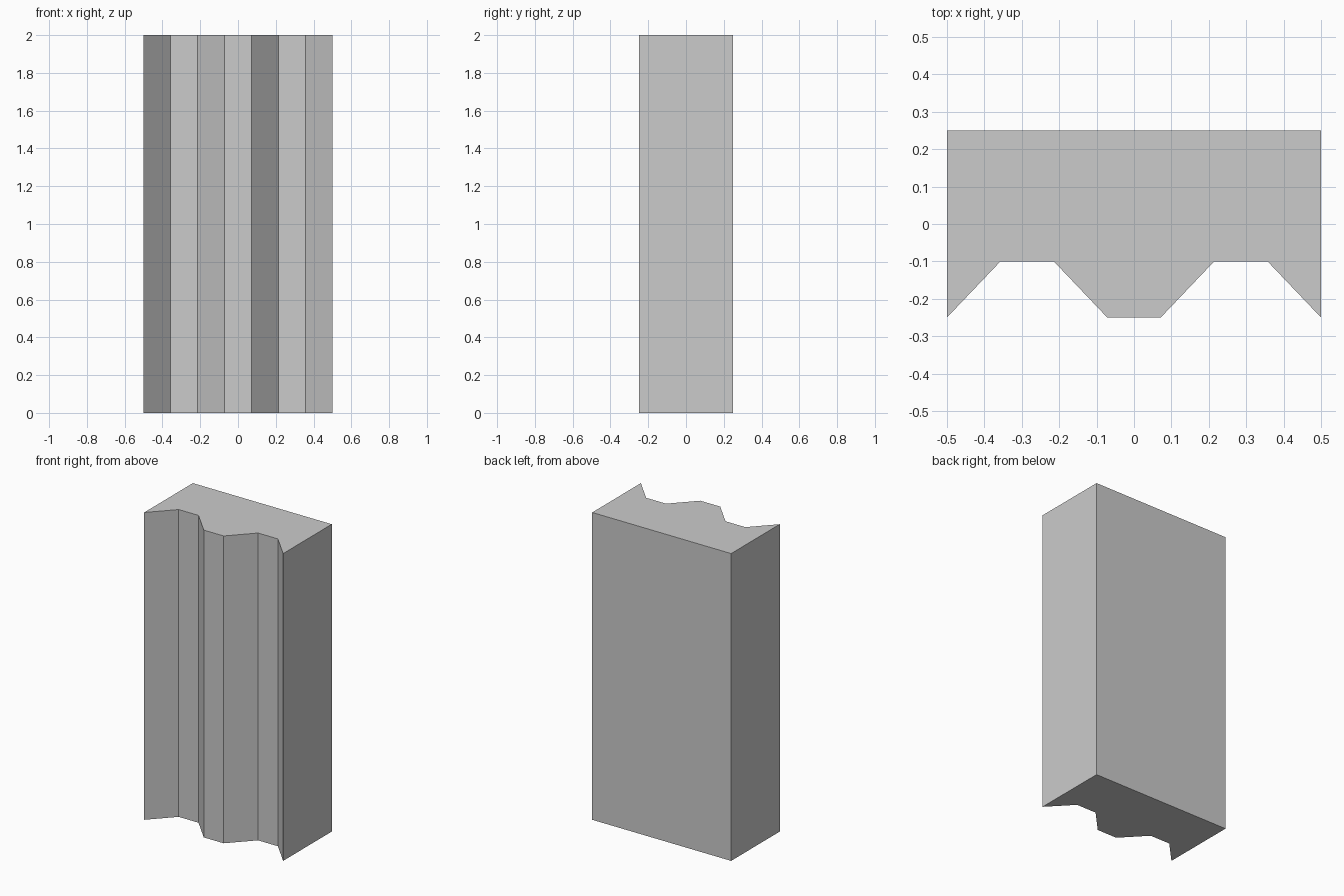
import bpy, bmesh

if "Cube" in bpy.data.objects:
    bpy.data.objects.remove(bpy.data.objects["Cube"])

WIDTH, HEIGHT = 1.0, 2.0
BACK, RIDGE, GROOVE = 0.25, -0.25, -0.10

# Corrugated front profile: seven equal strips, then the flat back
front_depths = [RIDGE, GROOVE, GROOVE, RIDGE, RIDGE, GROOVE, GROOVE, RIDGE]
profile = [(-WIDTH / 2 + WIDTH * i / 7, y) for i, y in enumerate(front_depths)]
profile += [(WIDTH / 2, BACK), (-WIDTH / 2, BACK)]

# Extrude the profile upwards into a closed wall panel
bm = bmesh.new()
base = bm.faces.new([bm.verts.new((x, y, 0)) for x, y in profile])
extruded = bmesh.ops.extrude_face_region(bm, geom=[base], use_keep_orig=True)
top = [v for v in extruded["geom"] if isinstance(v, bmesh.types.BMVert)]
bmesh.ops.translate(bm, vec=(0, 0, HEIGHT), verts=top)
bmesh.ops.recalc_face_normals(bm, faces=bm.faces)

mesh = bpy.data.meshes.new("corrugated_wall_panel")
bm.to_mesh(mesh)
bm.free()
panel = bpy.data.objects.new("corrugated_wall_panel", mesh)
bpy.context.collection.objects.link(panel)
